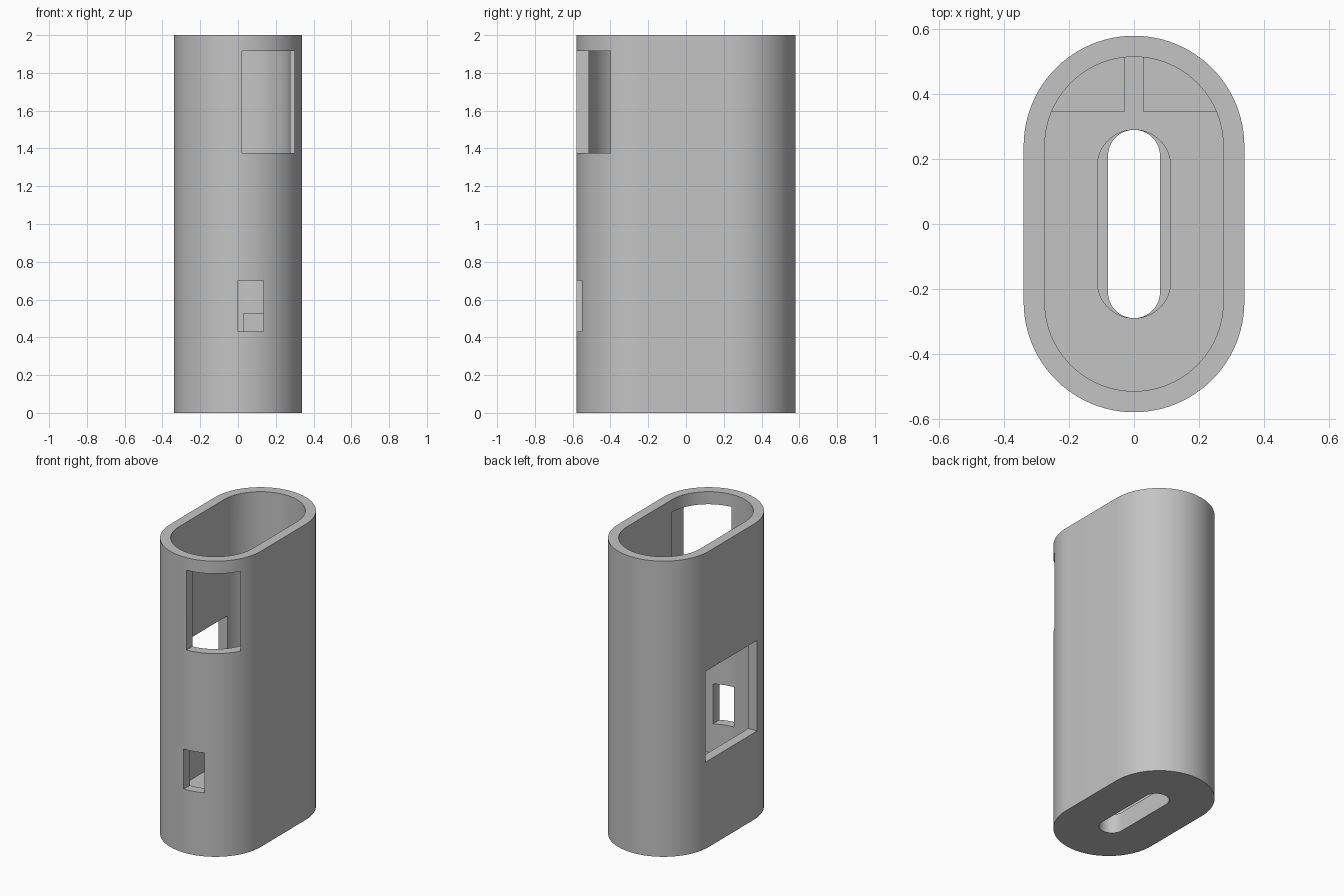
import bpy, bmesh
from math import pi, sin, cos

cube = bpy.data.objects.get("Cube")
if cube:
    bpy.data.objects.remove(cube)

SIDES = 48          # segments per rounded end
FLOOR = 0.24        # top of the floor


def prism(name, profile, z0, z1):
    """Extrude a closed outline from z0 to z1."""
    bm = bmesh.new()
    face = bm.faces.new([bm.verts.new((x, y, z0)) for x, y in profile])
    top = bmesh.ops.extrude_face_region(bm, geom=[face])["geom"]
    verts = [v for v in top if isinstance(v, bmesh.types.BMVert)]
    bmesh.ops.translate(bm, verts=verts, vec=(0, 0, z1 - z0))
    bmesh.ops.recalc_face_normals(bm, faces=bm.faces)
    mesh = bpy.data.meshes.new(name)
    bm.to_mesh(mesh)
    bm.free()
    obj = bpy.data.objects.new(name, mesh)
    bpy.context.collection.objects.link(obj)
    return obj


def stadium(name, radius, half_length, z0, z1):
    offset = half_length - radius
    outline = []
    for start, cy in ((0, offset), (pi, -offset)):
        for i in range(SIDES + 1):
            a = start + pi * i / SIDES
            outline.append((radius * cos(a), cy + radius * sin(a)))
    return prism(name, outline, z0, z1)


def box(name, x0, x1, y0, y1, z0, z1):
    return prism(name, [(x0, y0), (x1, y0), (x1, y1), (x0, y1)], z0, z1)


def cut(target, cutter):
    """Subtract the cutter and discard it."""
    mod = target.modifiers.new("cut", "BOOLEAN")
    mod.operation = "DIFFERENCE"
    mod.solver = "EXACT"
    mod.object = cutter
    cutter.hide_render = True
    bpy.context.view_layer.objects.active = target
    bpy.ops.object.modifier_apply(modifier=mod.name)
    bpy.data.objects.remove(cutter)


# Outer shell
body = stadium("enclosure_body", 0.34, 0.58, 0, 2)

# Cavity, leaving two ledges at the back with a gap between them
cavity = stadium("cavity", 0.275, 0.515, FLOOR, 2.1)
for side in (-1, 1):
    x0, x1 = sorted((side * 0.03, side * 0.4))
    cut(cavity, box("ledge", x0, x1, 0.345, 0.7, 0.1, 0.53))
cut(body, cavity)

# Stepped slot through the floor
cut(body, stadium("slot_upper", 0.113, 0.29, 0.13, 0.3))
cut(body, stadium("slot_lower", 0.08, 0.29, -0.1, 0.2))

# Front openings and side window
cut(body, box("display_opening", 0.02, 0.30, -0.7, -0.24, 1.375, 1.915))
cut(body, box("switch_opening", 0.0, 0.135, -0.7, -0.4, 0.43, 0.70))
cut(body, box("side_window", -0.5, -0.2, -0.275, 0.275, 0.587, 1.20))

# Material
grey = bpy.data.materials.new("plain grey")
grey.use_nodes = True
colour = (0.55, 0.55, 0.55, 1)
grey.diffuse_color = colour
grey.node_tree.nodes["Principled BSDF"].inputs["Base Color"].default_value = colour
body.data.materials.clear()
body.data.materials.append(grey)

# Smooth rounded ends, sharp edges elsewhere
bpy.ops.object.select_all(action="DESELECT")
body.select_set(True)
bpy.context.view_layer.objects.active = body
bpy.ops.object.shade_smooth_by_angle(angle=pi / 6)
